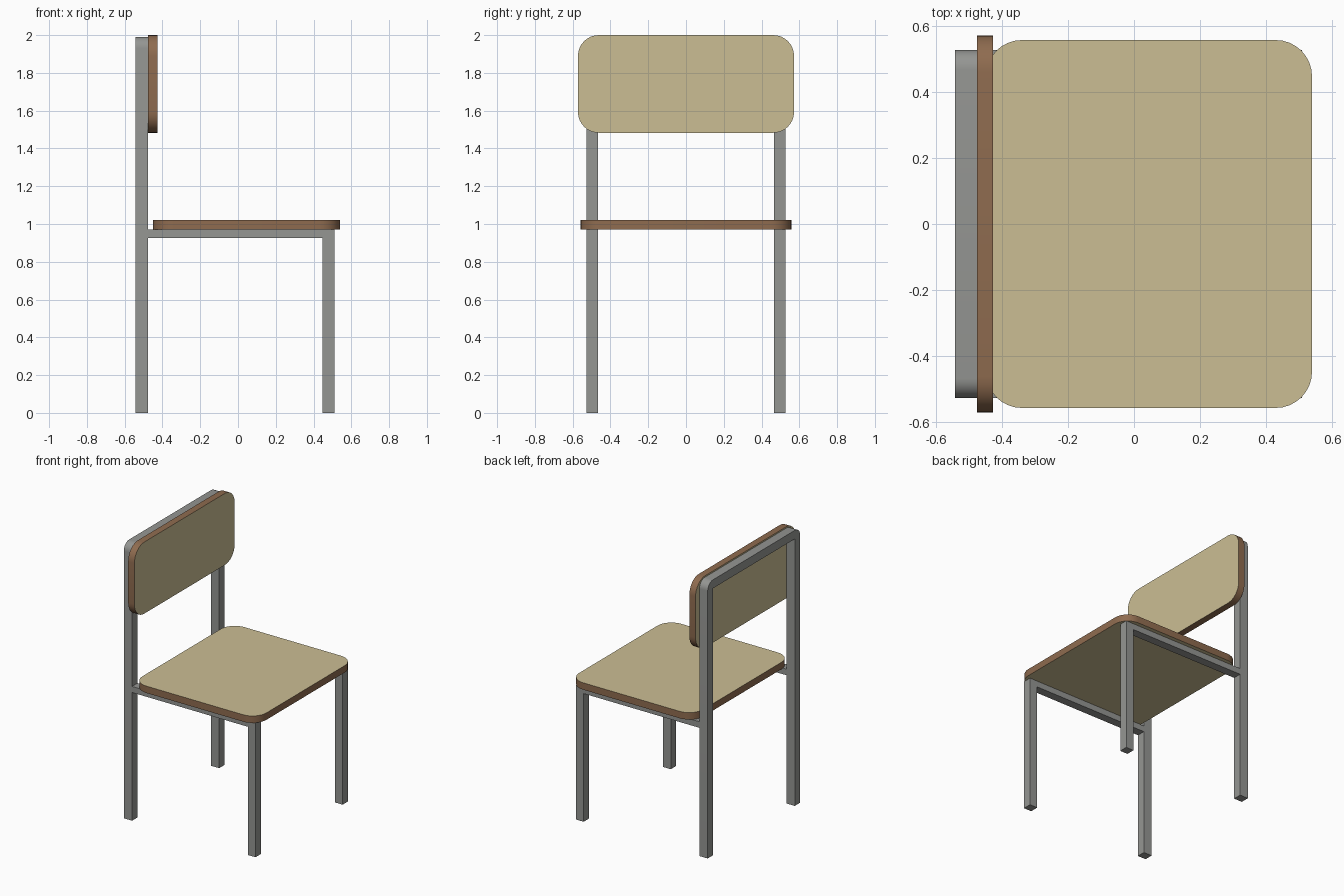
import bpy, bmesh, math

if "Cube" in bpy.data.objects:
    bpy.data.objects.remove(bpy.data.objects["Cube"])


def material(name, rgb):
    m = bpy.data.materials.new(name)
    m.diffuse_color = (*rgb, 1)
    m.use_nodes = True
    m.node_tree.nodes["Principled BSDF"].inputs["Base Color"].default_value = m.diffuse_color
    return m


TAN = material("tan laminate", (0.60, 0.515, 0.295))
BROWN = material("brown wood edge", (0.275, 0.149, 0.079))
GREY = material("grey metal", (0.298, 0.303, 0.290))


def arc(cx, cy, r, a0, steps=8):
    """Quarter-circle points starting at angle a0 (degrees)."""
    return [(cx + r * math.cos(math.radians(a0 + 90 * i / steps)),
             cy + r * math.sin(math.radians(a0 + 90 * i / steps))) for i in range(steps + 1)]


def rounded_rect(u0, u1, v0, v1, r):
    return (arc(u1 - r, v1 - r, r, 0) + arc(u0 + r, v1 - r, r, 90)
            + arc(u0 + r, v0 + r, r, 180) + arc(u1 - r, v0 + r, r, 270))


def extrude(name, profile, axis, lo, hi, side, cap):
    """Extrude a 2D profile along x (profile is y,z) or z (profile is x,y)."""
    def place(p, t):
        return (t, p[0], p[1]) if axis == "x" else (p[0], p[1], t)
    bm = bmesh.new()
    a = [bm.verts.new(place(p, lo)) for p in profile]
    b = [bm.verts.new(place(p, hi)) for p in profile]
    n = len(profile)
    for i in range(n):
        j = (i + 1) % n
        bm.faces.new((a[i], a[j], b[j], b[i]))
    for ring in (a[::-1], b):
        bm.faces.new(ring).material_index = 1
    bmesh.ops.recalc_face_normals(bm, faces=bm.faces)
    me = bpy.data.meshes.new(name)
    bm.to_mesh(me)
    bm.free()
    me.materials.append(side)
    me.materials.append(cap)
    ob = bpy.data.objects.new(name, me)
    bpy.context.collection.objects.link(ob)
    bpy.ops.object.select_all(action="DESELECT")
    ob.select_set(True)
    bpy.context.view_layer.objects.active = ob
    bpy.ops.object.shade_smooth_by_angle(angle=math.radians(30))
    return ob


def box(name, x0, x1, y0, y1, z0, z1):
    extrude(name, [(x0, y0), (x1, y0), (x1, y1), (x0, y1)], "z", z0, z1, GREY, GREY)


# Seat and backrest boards: tan faces with brown edges
extrude("seat", rounded_rect(-0.45, 0.54, -0.558, 0.558, 0.11), "z", 0.97, 1.02, BROWN, TAN)
extrude("backrest", rounded_rect(-0.572, 0.572, 1.483, 2.0, 0.11), "x", -0.477, -0.427, BROWN, TAN)

# Back frame: both rear legs and the top bar as one bent tube
OUT, INN, R = 0.528, 0.466, 0.06
frame = ([(OUT, 0)] + arc(OUT - R, 1.99 - R, R, 0) + arc(-OUT + R, 1.99 - R, R, 90)
         + [(-OUT, 0), (-INN, 0), (-INN, 1.928), (INN, 1.928), (INN, 0)])
extrude("back_frame", frame, "x", -0.543, -0.477, GREY, GREY)

# Front legs and side rails under the seat
for label, s in (("left", -1), ("right", 1)):
    y0, y1 = sorted((s * INN, s * OUT))
    box(label + "_front_leg", 0.448, 0.51, y0, y1, 0, 0.97)
    box(label + "_side_rail", -0.477, 0.448, y0, y1, 0.926, 0.97)
